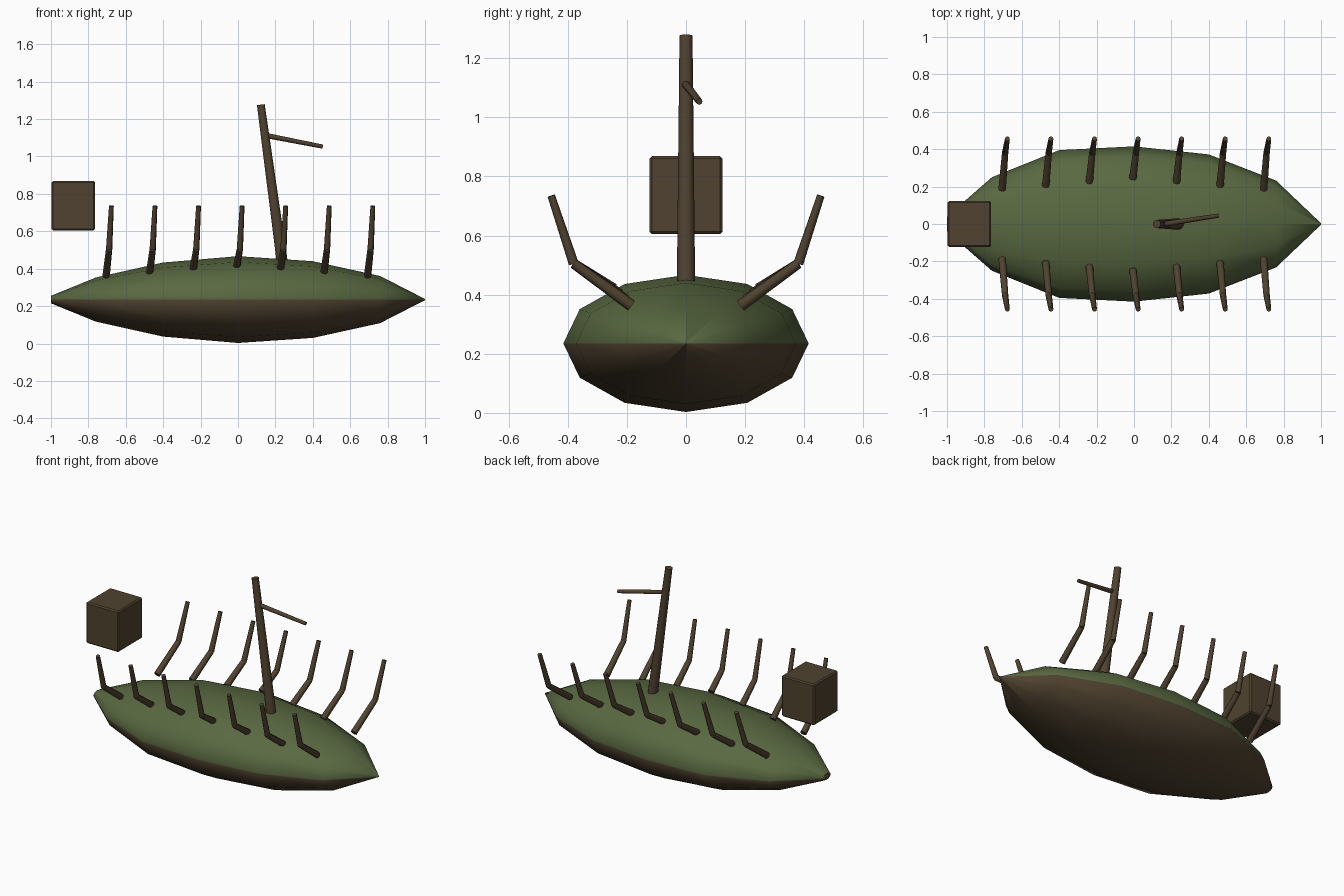
import bpy, bmesh, math
from mathutils import Vector

cube = bpy.data.objects.get("Cube")
if cube:
    bpy.data.objects.remove(cube, do_unlink=True)


def material(name, colour):
    m = bpy.data.materials.new(name)
    m.use_nodes = True
    m.diffuse_color = (*colour, 1)
    bsdf = m.node_tree.nodes["Principled BSDF"]
    bsdf.inputs["Base Color"].default_value = (*colour, 1)
    bsdf.inputs["Roughness"].default_value = 0.9
    return m


green = material("mossy green", (0.10, 0.14, 0.053))
brown = material("dark wood", (0.08, 0.055, 0.029))


def finish(bm, name, mats, angle=None):
    bmesh.ops.recalc_face_normals(bm, faces=bm.faces)
    mesh = bpy.data.meshes.new(name)
    bm.to_mesh(mesh)
    bm.free()
    ob = bpy.data.objects.new(name, mesh)
    bpy.context.collection.objects.link(ob)
    for m in mats:
        mesh.materials.append(m)
    if angle:
        bpy.ops.object.select_all(action='DESELECT')
        ob.select_set(True)
        bpy.context.view_layer.objects.active = ob
        bpy.ops.object.shade_smooth_by_angle(angle=math.radians(angle))
    return ob


def loft(bm, rings):
    """Skin a list of equal point rings and cap both ends."""
    loops = [[bm.verts.new(p) for p in ring] for ring in rings]
    n = len(loops[0])
    for a, b in zip(loops, loops[1:]):
        for i in range(n):
            j = (i + 1) % n
            bm.faces.new((a[i], a[j], b[j], b[i]))
    bm.faces.new(loops[0])
    bm.faces.new(loops[-1])


def rod(name, points, radii, sides=8):
    """Straight tapered pieces joined end to end."""
    bm = bmesh.new()
    for a, b, r in zip(points, points[1:], radii):
        a, b = Vector(a), Vector(b)
        turn = (b - a).to_track_quat('Z', 'Y')
        circle = [Vector((math.cos(t), math.sin(t), 0)) for t in
                  (2 * math.pi * i / sides for i in range(sides))]
        loft(bm, [[p + turn @ (c * s) for c in circle] for p, s in zip((a, b), r)])
    return finish(bm, name, [brown], 50)


# Hull: twelve-sided sections along x, as (x, half width, half height)
MID = 0.235
stations = [(-1, 0.04, 0.02), (-0.76, 0.25, 0.118), (-0.4, 0.395, 0.198),
            (0, 0.415, 0.232), (0.4, 0.372, 0.205), (0.76, 0.232, 0.126),
            (1, 0.004, 0.003)]
bm = bmesh.new()
loft(bm, [[(x, w * math.cos(t), MID + h * math.sin(t))
           for t in (math.pi * i / 6 for i in range(12))]
          for x, w, h in stations])
for f in bm.faces:
    f.material_index = 0 if f.calc_center_median().z > MID + 0.0005 else 1
finish(bm, "hull", [green, brown], 60)

# Bent ribs along both sides, starting further out amidships
for i in range(7):
    x = (i - 3) * 0.233
    k = 1 - abs(i - 3) / 3
    for side, label in ((1, "back"), (-1, "front")):
        rod(f"rib_{label}_{i + 1}",
            [(x - 0.006, side * (0.185 + 0.06 * k), 0.363 + 0.055 * k),
             (x + 0.01, side * 0.38, 0.505),
             (x + 0.022, side * 0.456, 0.735)],
            [(0.02, 0.017), (0.017, 0.013)])

# Leaning mast and its short yard
rod("mast", [(0.237, 0, 0.43), (0.122, 0, 1.277)], [(0.031, 0.022)], 10)
rod("yard", [(0.15, -0.002, 1.112), (0.452, 0.045, 1.053)], [(0.014, 0.011)])

# Floating crate near the stern
bm = bmesh.new()
bmesh.ops.create_cube(bm, size=1)
bmesh.ops.scale(bm, vec=(0.232, 0.246, 0.264), verts=bm.verts)
bmesh.ops.translate(bm, vec=(-0.88, 0, 0.737), verts=bm.verts)
bmesh.ops.bevel(bm, geom=bm.edges[:], offset=0.008, segments=1,
                affect='EDGES', profile=0.5)
finish(bm, "crate", [brown])
